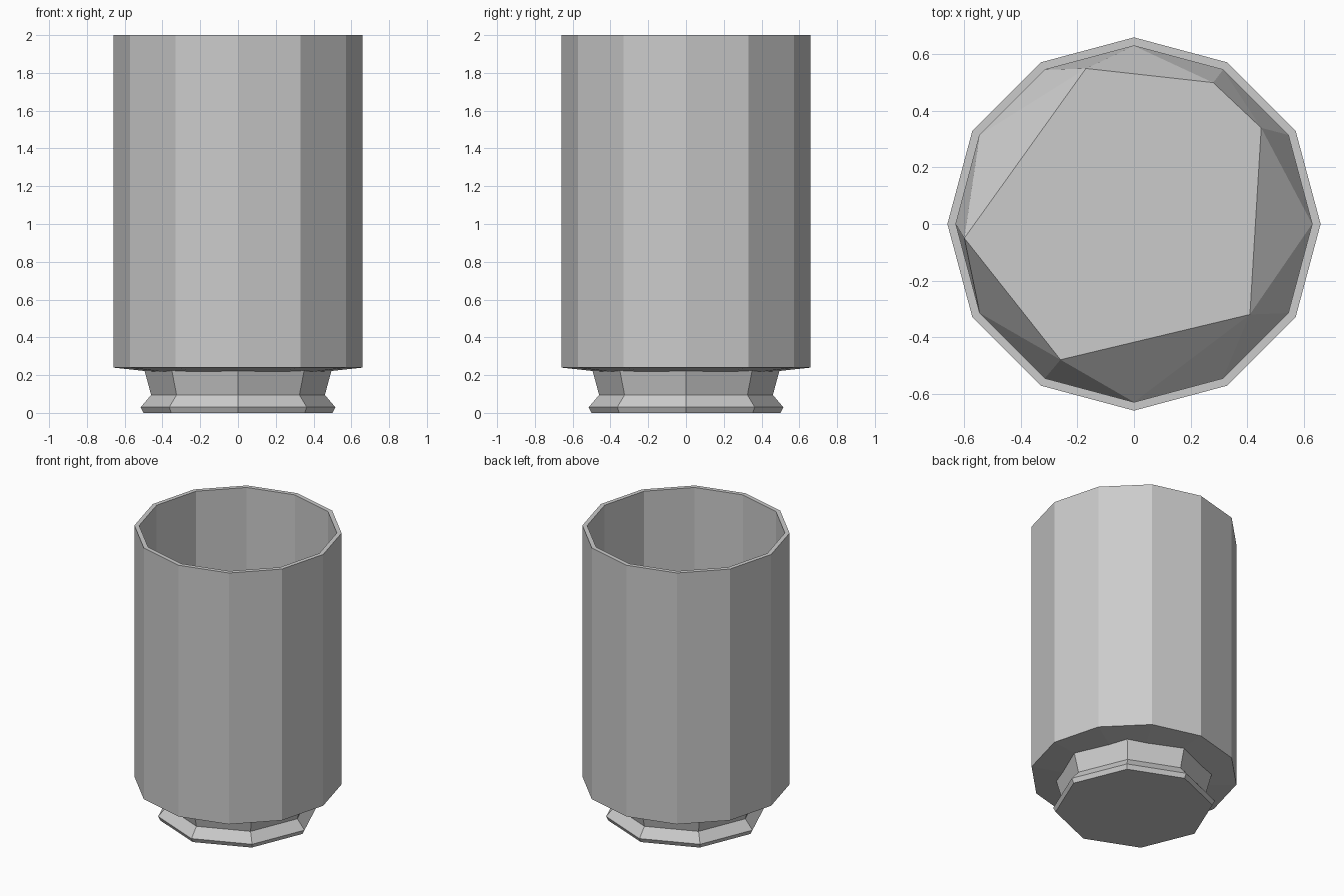
import bpy, bmesh
from math import cos, sin, tau

cube = bpy.data.objects.get("Cube")
if cube:
    bpy.data.objects.remove(cube, do_unlink=True)

grey = bpy.data.materials.new("plain grey")
grey.use_nodes = True
colour = (0.6, 0.6, 0.6, 1)
grey.diffuse_color = colour
grey.node_tree.nodes["Principled BSDF"].inputs["Base Color"].default_value = colour


def ring(radius, z, sides):
    return [(radius * cos(tau * i / sides), radius * sin(tau * i / sides), z)
            for i in range(sides)]


def finish(name, bm):
    bmesh.ops.recalc_face_normals(bm, faces=bm.faces)
    mesh = bpy.data.meshes.new(name)
    bm.to_mesh(mesh)
    bm.free()
    mesh.materials.append(grey)
    obj = bpy.data.objects.new(name, mesh)
    bpy.context.collection.objects.link(obj)
    return obj


def lathe(name, profile, sides):
    """Flat-faced turned solid, capped at both ends of its profile."""
    bm = bmesh.new()
    rings = [[bm.verts.new(p) for p in ring(r, z, sides)] for r, z in profile]
    for low, high in zip(rings, rings[1:]):
        for i in range(sides):
            j = (i + 1) % sides
            bm.faces.new((low[i], low[j], high[j], high[i]))
    bm.faces.new(rings[0][::-1])
    bm.faces.new(rings[-1])
    return finish(name, bm)


# Hollow twelve-sided wall with a shallow sloped underside
lathe("tube_body", [(0.45, 0.217), (0.66, 0.24), (0.66, 2.0),
                    (0.63, 2.0), (0.63, 0.26)], 12)

# Eight-sided flared foot with a grooved neck
lathe("rimmed_foot", [(0.5, 0), (0.515, 0.03), (0.46, 0.095), (0.498, 0.235)], 8)

# Raised, irregular faceted floor inside the tube
bm = bmesh.new()
plateau = [(-0.17, 0.55), (0.28, 0.50), (0.45, 0.34),
           (0.41, -0.32), (-0.26, -0.48), (-0.60, -0.05)]
for point in ring(0.63, 0.27, 12) + [(x, y, 0.45) for x, y in plateau]:
    bm.verts.new(point)
bmesh.ops.convex_hull(bm, input=bm.verts)
finish("inner_floor", bm)
